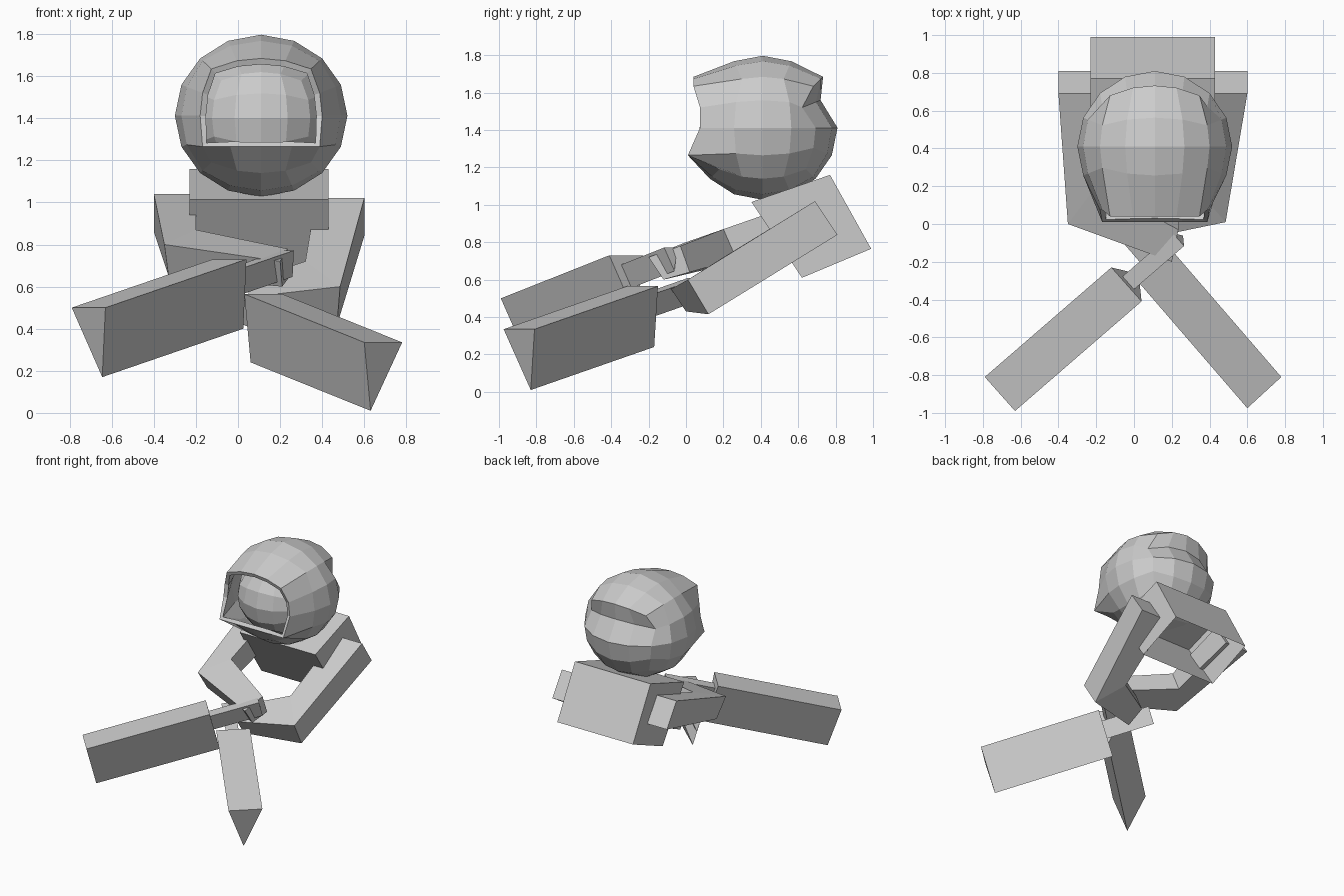
import bpy, bmesh, math
from mathutils import Vector

if "Cube" in bpy.data.objects:
    bpy.data.objects.remove(bpy.data.objects["Cube"])

grey = bpy.data.materials.new("plain_grey")
grey.diffuse_color = (0.6, 0.6, 0.6, 1)
grey.use_nodes = True
grey.node_tree.nodes["Principled BSDF"].inputs["Base Color"].default_value = grey.diffuse_color


def finish(name, bm):
    bmesh.ops.recalc_face_normals(bm, faces=bm.faces)
    mesh = bpy.data.meshes.new(name)
    bm.to_mesh(mesh)
    bm.free()
    mesh.materials.append(grey)
    ob = bpy.data.objects.new(name, mesh)
    bpy.context.collection.objects.link(ob)
    return ob


def loft(name, start, end, cap_start=True, cap_end=True):
    """Straight solid between two matching end outlines."""
    bm = bmesh.new()
    a = [bm.verts.new(p) for p in start]
    b = [bm.verts.new(p) for p in end]
    n = len(a)
    for i in range(n):
        j = (i + 1) % n
        bm.faces.new((a[i], a[j], b[j], b[i]))
    if cap_start:
        bm.faces.new(a[::-1])
    if cap_end:
        bm.faces.new(b)
    return finish(name, bm)


def prism(name, tri, vec):
    return loft(name, tri, [Vector(p) + Vector(vec) for p in tri])


def ball(centre, radii, cuts):
    """Rounded cube with evenly spaced rows; returns bmesh and unit directions."""
    bm = bmesh.new()
    bmesh.ops.create_cube(bm, size=2)
    bmesh.ops.subdivide_edges(bm, edges=bm.edges, cuts=cuts, use_grid_fill=True)
    dirs = {}
    for v in bm.verts:
        d = Vector([math.tan(c * math.pi / 4) for c in v.co]).normalized()
        dirs[v] = d
        v.co = Vector([centre[i] + radii[i] * d[i] for i in range(3)])
    return bm, dirs


# Torso: tilted box, open underneath
side = [(0.62, 0.61), (0.35, 1.015), (0.77, 1.16), (0.99, 0.765)]
torso = bmesh.new()
left = [torso.verts.new((-0.23, y, z)) for y, z in side]
right = [torso.verts.new((0.43, y, z)) for y, z in side]
torso.faces.new(left)
torso.faces.new(right)
for i in range(3):
    torso.faces.new((left[i], left[i + 1], right[i + 1], right[i]))
finish("torso", torso)

# Arms: section order is outer top, inner top, inner bottom, outer bottom
l_shoulder = [(-0.40, 0.69, 1.04), (-0.20, 0.69, 1.04), (-0.20, 0.81, 0.86), (-0.40, 0.81, 0.86)]
l_elbow = [(-0.35, 0.0, 0.80), (-0.20, 0.20, 0.87), (-0.20, 0.27, 0.71), (-0.33, 0.09, 0.65)]
l_wrist = [(0.20, -0.20, 0.72), (0.235, -0.03, 0.78), (0.24, 0.02, 0.64), (0.21, -0.12, 0.60)]
r_shoulder = [(0.60, 0.69, 1.02), (0.37, 0.69, 1.02), (0.37, 0.81, 0.84), (0.60, 0.81, 0.84)]
r_elbow = [(0.485, 0.01, 0.60), (0.32, 0.20, 0.72), (0.33, 0.30, 0.53), (0.47, 0.12, 0.415)]
r_wrist = [(0.05, -0.08, 0.55), (0.05, 0.09, 0.63), (0.05, 0.15, 0.50), (0.05, 0.0, 0.43)]
for label, shoulder, elbow, wrist in (("left", l_shoulder, l_elbow, l_wrist),
                                      ("right", r_shoulder, r_elbow, r_wrist)):
    loft(label + "_upper_arm", shoulder, elbow, cap_end=False)
    loft(label + "_forearm", elbow, wrist, cap_start=False)

# Long wedges held in front, each with a thin handle along the same axis
wedges = {
    "left": ([(-0.63, -0.99, 0.50), (-0.79, -0.81, 0.50), (-0.645, -0.845, 0.17)], (0.67, 0.58, 0.23)),
    "right": ([(0.60, -0.975, 0.335), (0.78, -0.81, 0.335), (0.63, -0.83, 0.01)], (-0.57, 0.66, 0.23)),
}
for label, (tri, vec) in wedges.items():
    prism(label + "_wedge", tri, vec)
    pts = [Vector(p) for p in tri]
    mid = sum(pts, Vector()) / 3
    near = mid + Vector(vec) * 0.98
    near.z += 0.02
    small = [near + (p - mid) * 0.38 for p in pts]
    prism(label + "_handle", small, Vector(vec) * 0.41)

# Head inside the helmet
bm, _ = ball((0.11, 0.42, 1.40), (0.33, 0.35, 0.31), 3)
finish("head", bm)

# Helmet: open face above a jutting chin guard
centre, radii = (0.11, 0.41, 1.412), (0.41, 0.40, 0.385)
bm, dirs = ball(centre, radii, 3)
opening = []
for f in bm.faces:
    d = sum((dirs[v] for v in f.verts), Vector()).normalized()
    if -d.y > abs(d.x) and -d.y > abs(d.z) and d.z > -0.4:
        opening.append(f)
for v, d in dirs.items():
    if -d.y >= max(abs(d.x), abs(d.z)) - 0.01:
        if d.z > 0.3:
            v.co.y = 0.04          # brow rim
        elif d.z > -0.25:
            v.co.y = 0.075         # side rims
        elif d.z > -0.45:
            v.co.y = 0.01          # chin edge
            v.co.z = 1.265
    if d.y > 0.4 and abs(d.x) < 0.75:
        if d.z > 0.5:
            v.co.y += 0.04         # ridge on the upper back
        elif d.z > 0.25:
            v.co.y -= 0.06         # step below the ridge
bmesh.ops.delete(bm, geom=opening, context='FACES')
helmet = finish("helmet", bm)
shell = helmet.modifiers.new("thickness", 'SOLIDIFY')
shell.thickness = 0.03
shell.offset = -1
